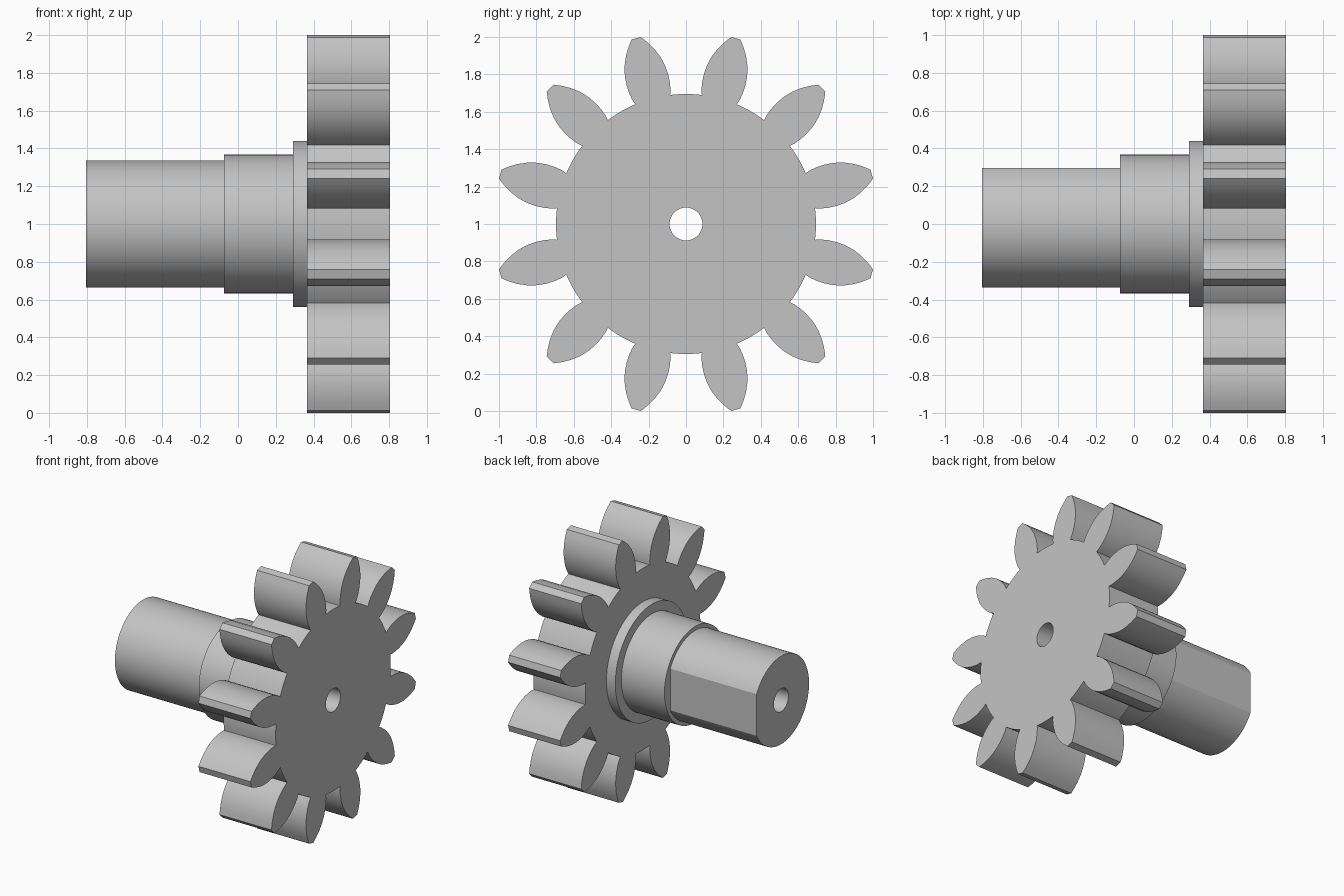
import bpy, bmesh, math
from mathutils import Vector

cube = bpy.data.objects.get("Cube")
if cube:
    bpy.data.objects.remove(cube)

CENTRE_Z = 1.0
BORE = 0.088
TEETH = 12
ROOT = 0.695

steel = bpy.data.materials.new("steel grey")
steel.use_nodes = True
GREY = (0.55, 0.55, 0.55, 1)
steel.diffuse_color = GREY
steel.node_tree.nodes["Principled BSDF"].inputs["Base Color"].default_value = GREY


def arc(radius, start, end, steps):
    """Points on an arc in the y-z plane, end included."""
    angles = [start + (end - start) * i / steps for i in range(steps + 1)]
    return [(radius * math.cos(a), radius * math.sin(a)) for a in angles]


def circle(radius, steps=96):
    return arc(radius, 0, 2 * math.pi, steps)[:-1]


def bored_prism(name, outline, x0, x1):
    """Extrude an outline along x, with the bore running through it."""
    bm = bmesh.new()
    rims = []
    for loop in (outline, circle(BORE, 48)):
        rings = [[bm.verts.new((x, y, z + CENTRE_Z)) for y, z in loop] for x in (x0, x1)]
        count = len(loop)
        for i in range(count):
            j = (i + 1) % count
            bm.faces.new((rings[0][i], rings[0][j], rings[1][j], rings[1][i]))
        rims.append(rings)
    # End caps around the bore
    for end, side in ((0, -1), (1, 1)):
        edges = []
        for rings in rims:
            ring = rings[end]
            edges += [bm.edges.get((ring[i - 1], ring[i])) for i in range(len(ring))]
        bmesh.ops.triangle_fill(bm, use_beauty=True, use_dissolve=False,
                                edges=edges, normal=Vector((side, 0, 0)))
    bmesh.ops.recalc_face_normals(bm, faces=bm.faces)
    mesh = bpy.data.meshes.new(name)
    bm.to_mesh(mesh)
    bm.free()
    mesh.materials.append(steel)
    obj = bpy.data.objects.new(name, mesh)
    bpy.context.collection.objects.link(obj)
    bpy.ops.object.select_all(action='DESELECT')
    obj.select_set(True)
    bpy.context.view_layer.objects.active = obj
    bpy.ops.object.shade_smooth_by_angle(angle=math.radians(25))
    return obj


# Gear wheel: one tooth flank (radius along the tooth, half width), mirrored and repeated
flank = [(0.688, 0.097), (0.72, 0.107), (0.757, 0.113), (0.80, 0.115), (0.85, 0.111),
         (0.90, 0.099), (0.95, 0.078), (0.99, 0.054), (1.028, 0.0255)]
tooth = [(u, -w) for u, w in flank] + [(u, w) for u, w in reversed(flank)]
pitch = 2 * math.pi / TEETH
half_root = math.atan2(flank[0][1], flank[0][0])
gear_outline = []
for k in range(TEETH):
    a = (k + 0.5) * pitch
    c, s = math.cos(a), math.sin(a)
    gear_outline += [(u * c - w * s, u * s + w * c) for u, w in tooth]
    gear_outline += arc(ROOT, a + half_root, a + pitch - half_root, 6)[1:-1]
bored_prism("gear_wheel", gear_outline, 0.365, 0.805)

# Stepped hub
bored_prism("collar", circle(0.44), 0.29, 0.365)
bored_prism("bearing_journal", circle(0.367), -0.075, 0.29)

# Drive shaft with one flat on the back
SHAFT, FLAT = 0.337, 0.297
cut = math.acos(FLAT / SHAFT)
bored_prism("flatted_shaft", arc(SHAFT, cut, 2 * math.pi - cut, 84), -0.805, -0.075)
